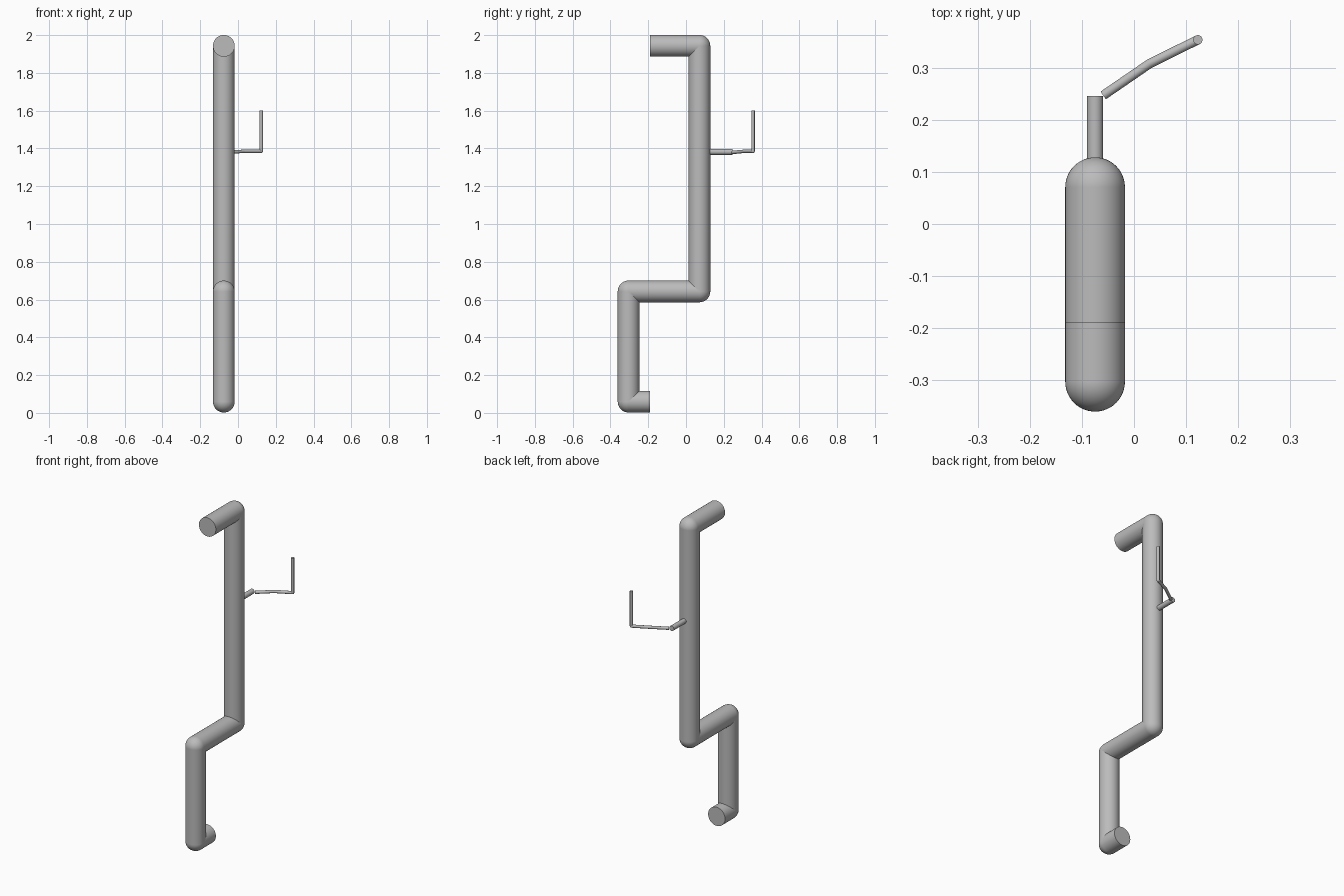
import bpy
import math
from mathutils import Vector

cube = bpy.data.objects.get("Cube")
if cube:
    bpy.data.objects.remove(cube, do_unlink=True)

# Single plain grey material
grey = bpy.data.materials.new("plain grey")
grey.use_nodes = True
colour = (0.5, 0.5, 0.5, 1)
grey.diffuse_color = colour
grey.node_tree.nodes["Principled BSDF"].inputs["Base Color"].default_value = colour


def finish(name):
    obj = bpy.context.object
    obj.name = name
    obj.data.materials.append(grey)
    bpy.ops.object.shade_smooth_by_angle(angle=math.radians(35))
    return obj


def rod(name, start, end, radius, sides):
    """Capped cylinder between two points."""
    a, b = Vector(start), Vector(end)
    bpy.ops.mesh.primitive_cylinder_add(
        vertices=sides, radius=radius, depth=(b - a).length, location=(a + b) / 2,
        rotation=(b - a).to_track_quat('Z', 'Y').to_euler())
    return finish(name)


def jointed_rod(names, joint, points, radius, sides):
    """Straight rods along a path, with a round joint at every bend."""
    for name, a, b in zip(names, points, points[1:]):
        rod(name, a, b, radius, sides)
    for i, p in enumerate(points[1:-1], 1):
        bpy.ops.mesh.primitive_uv_sphere_add(
            segments=sides, ring_count=sides // 2, radius=radius, location=p)
        finish(f"{joint}_{i}")


PIPE_X, PIPE_R = -0.075, 0.0575
BACK_Y, FRONT_Y, END_Y = 0.071, -0.304, -0.19
TOP_Z, MID_Z, LOW_Z = 1.943, 0.643, 0.0595

# Main bent pipe
profile = [(END_Y, TOP_Z), (BACK_Y, TOP_Z), (BACK_Y, MID_Z),
           (FRONT_Y, MID_Z), (FRONT_Y, LOW_Z), (END_Y, LOW_Z)]
jointed_rod(["top_pipe", "upper_riser", "middle_pipe", "lower_riser", "bottom_pipe"],
            "pipe_elbow", [(PIPE_X, y, z) for y, z in profile], PIPE_R, 48)

# Stub on the back of the upper riser
rod("bracket_stub", (PIPE_X, BACK_Y, 1.382), (PIPE_X, 0.247, 1.382), 0.0155, 32)

# Thin bent arm ending in an upright pin
jointed_rod(["inner_arm", "outer_arm", "upright_pin"], "arm_joint",
            [(-0.059, 0.248, 1.379), (0.03, 0.309, 1.385),
             (0.123, 0.355, 1.385), (0.123, 0.355, 1.6)], 0.009, 24)
